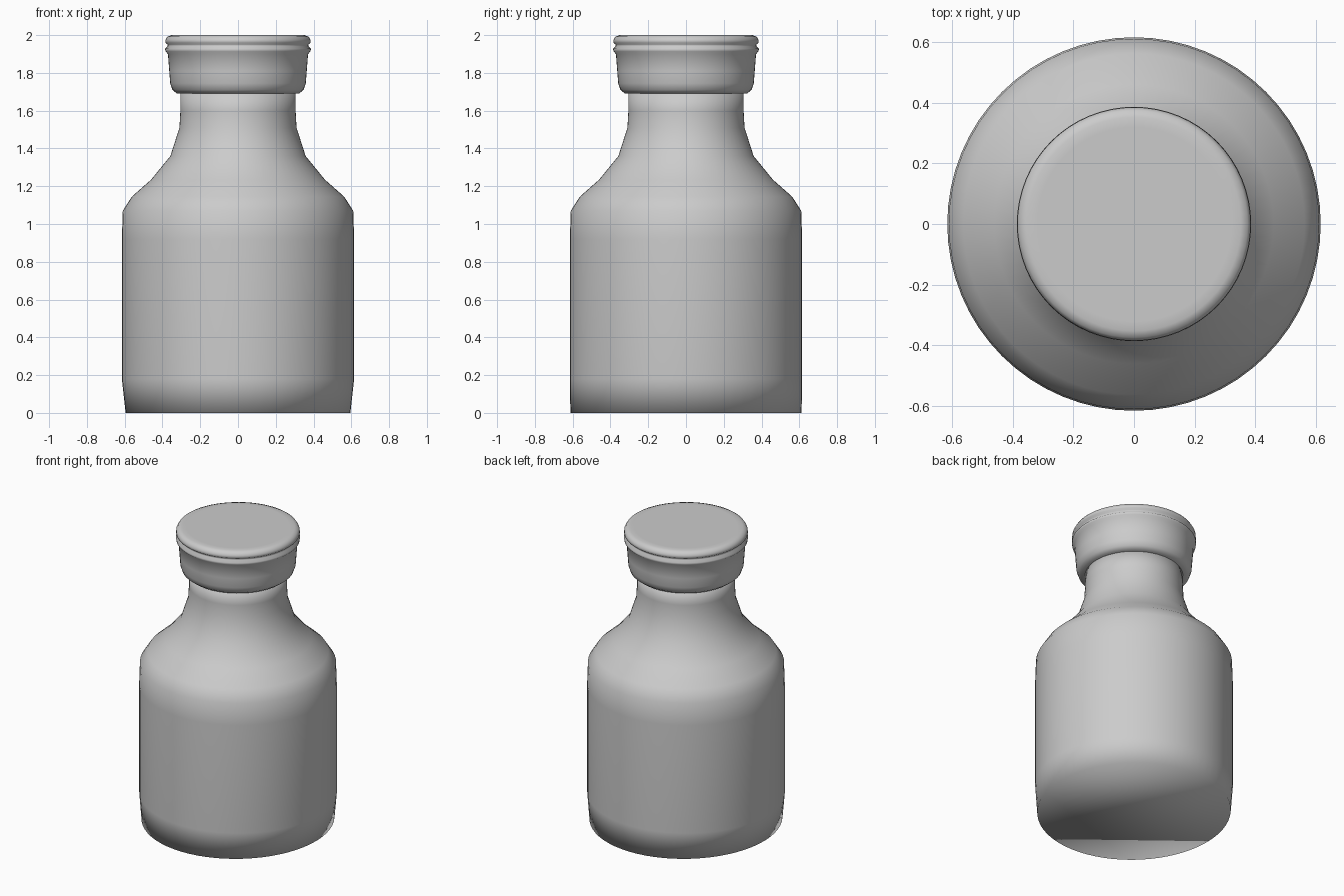
import bpy, bmesh, math

if "Cube" in bpy.data.objects:
    bpy.data.objects.remove(bpy.data.objects["Cube"])

SEG = 64


def lathe(name, profile, x_scale_first=1.0):
    """Revolve (radius, z) points about z and close both ends."""
    bm = bmesh.new()
    rings = []
    for i, (r, z) in enumerate(profile):
        sx = x_scale_first if i == 0 else 1.0
        rings.append([bm.verts.new((r * sx * math.cos(2 * math.pi * k / SEG),
                                    r * math.sin(2 * math.pi * k / SEG), z))
                      for k in range(SEG)])
    for a, b in zip(rings, rings[1:]):
        for k in range(SEG):
            n = (k + 1) % SEG
            bm.faces.new((a[k], a[n], b[n], b[k]))
    bm.faces.new(rings[0][::-1])
    bm.faces.new(rings[-1])
    for f in bm.faces:
        f.smooth = True
    mesh = bpy.data.meshes.new(name)
    bm.to_mesh(mesh)
    bm.free()
    obj = bpy.data.objects.new(name, mesh)
    bpy.context.collection.objects.link(obj)
    return obj


# Bottle: base, straight wall, faceted shoulder and neck
lathe("bottle_body", [
    (0.612, 0.0), (0.615, 0.18), (0.615, 0.92), (0.61, 1.07),
    (0.562, 1.145), (0.46, 1.235), (0.358, 1.36), (0.31, 1.51),
    (0.305, 1.60), (0.305, 1.71)], x_scale_first=0.972)

# Cap: rounded skirt, two rim beads and flat top
lathe("bottle_cap", [
    (0.29, 1.69), (0.325, 1.692), (0.347, 1.71), (0.359, 1.745),
    (0.364, 1.81), (0.371, 1.90), (0.384, 1.914), (0.386, 1.928),
    (0.372, 1.942), (0.372, 1.95), (0.385, 1.96), (0.384, 1.975),
    (0.374, 1.992), (0.352, 2.0), (0.32, 2.0)])
